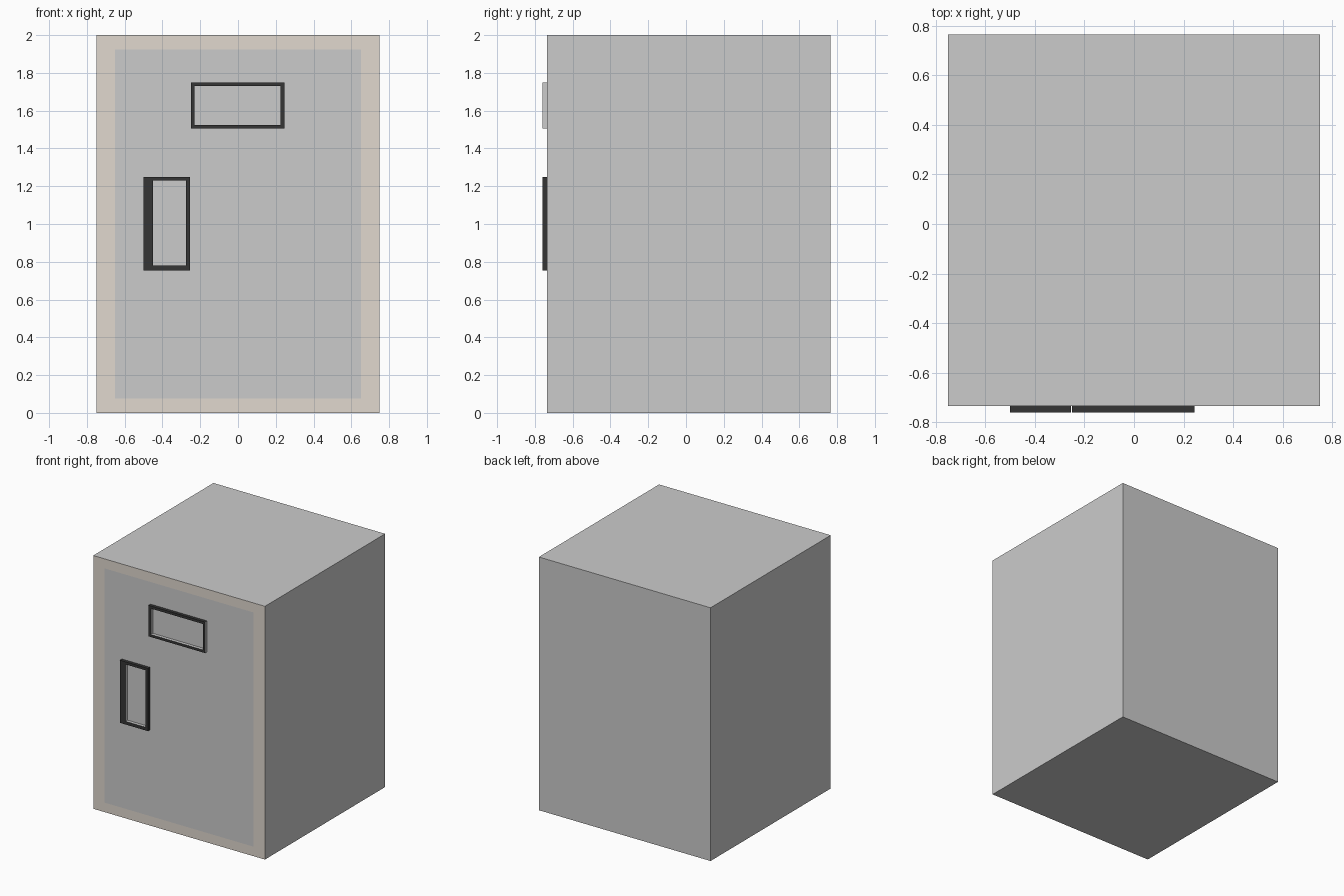
import bpy, bmesh

if "Cube" in bpy.data.objects:
    bpy.data.objects.remove(bpy.data.objects["Cube"])

FRONT = -0.735


def material(name, rgb):
    m = bpy.data.materials.new(name)
    m.diffuse_color = (*rgb, 1)
    m.use_nodes = True
    m.node_tree.nodes["Principled BSDF"].inputs["Base Color"].default_value = m.diffuse_color
    return m


grey = material("grey", (0.8, 0.8, 0.8))
trim = material("warm_trim", (0.75, 0.69, 0.62))
dark = material("dark_trim", (0.035, 0.035, 0.035))


def finish(name, bm, mats):
    bmesh.ops.recalc_face_normals(bm, faces=bm.faces)
    mesh = bpy.data.meshes.new(name)
    bm.to_mesh(mesh)
    bm.free()
    for m in mats:
        mesh.materials.append(m)
    obj = bpy.data.objects.new(name, mesh)
    bpy.context.collection.objects.link(obj)


def rect(bm, x0, x1, z0, z1, y):
    return [bm.verts.new((x, y, z)) for x, z in ((x0, z0), (x1, z0), (x1, z1), (x0, z1))]


def ring(bm, a, b):
    return [bm.faces.new((a[i], a[(i + 1) % 4], b[(i + 1) % 4], b[i])) for i in range(4)]


# cabinet body with a flush coloured border around the door
bm = bmesh.new()
back = rect(bm, -0.75, 0.75, 0, 2, 0.765)
edge = rect(bm, -0.75, 0.75, 0, 2, FRONT)
door = rect(bm, -0.65, 0.65, 0.075, 1.925, FRONT)
bm.faces.new(back)
ring(bm, back, edge)
for f in ring(bm, edge, door):
    f.material_index = 1
bm.faces.new(door)
finish("cabinet_body", bm, (grey, trim))


# raised rectangular rim: front and top dark, chosen sides grey
def rim(name, outer, inner, grey_sides):
    bm = bmesh.new()
    ob, of = rect(bm, *outer, FRONT), rect(bm, *outer, -0.76)
    inf, inb = rect(bm, *inner, -0.76), rect(bm, *inner, FRONT)
    sides = ring(bm, ob, of)
    for f in sides + ring(bm, of, inf):
        f.material_index = 1
    for i in grey_sides:
        sides[i].material_index = 0
    ring(bm, inf, inb)
    finish(name, bm, (grey, dark))


rim("label_frame", (-0.25, 0.245, 1.505, 1.75), (-0.23, 0.225, 1.525, 1.73), (1,))
rim("door_handle", (-0.5, -0.255, 0.755, 1.25), (-0.45, -0.275, 0.78, 1.23), ())
